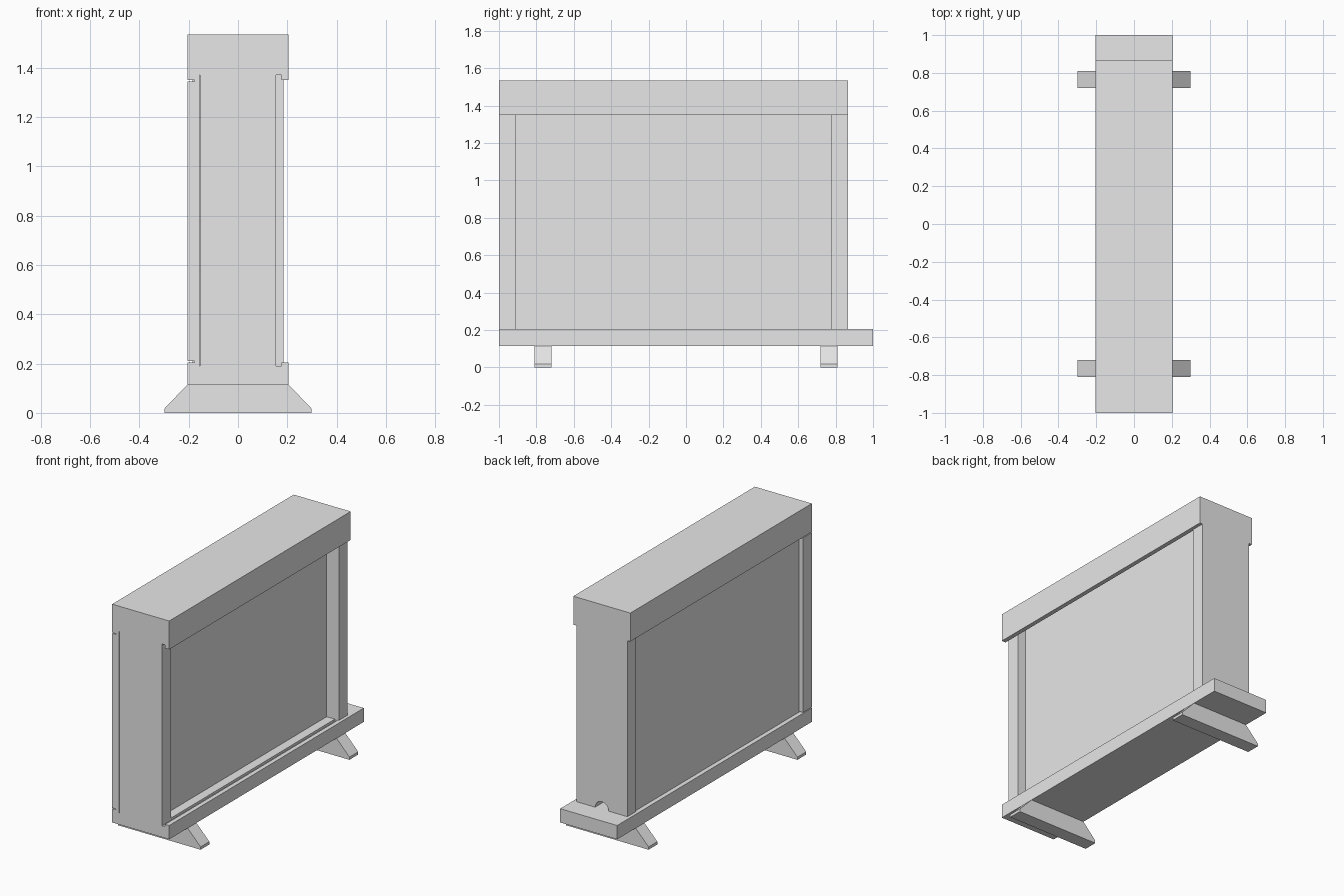
import bpy
import bmesh
import math

cube = bpy.data.objects.get("Cube")
if cube:
    bpy.data.objects.remove(cube, do_unlink=True)

grey = bpy.data.materials.new("plain grey")
grey.use_nodes = True
grey.diffuse_color = (0.8, 0.8, 0.8, 1)
grey.node_tree.nodes["Principled BSDF"].inputs["Base Color"].default_value = (0.8, 0.8, 0.8, 1)


def extrude_profile(name, profile, y0, y1):
    """Extrude an (x, z) outline along y."""
    bm = bmesh.new()
    face = bm.faces.new([bm.verts.new((x, y0, z)) for x, z in profile])
    grown = bmesh.ops.extrude_face_region(bm, geom=[face])
    verts = [v for v in grown["geom"] if isinstance(v, bmesh.types.BMVert)]
    bmesh.ops.translate(bm, verts=verts, vec=(0, y1 - y0, 0))
    bmesh.ops.recalc_face_normals(bm, faces=bm.faces)
    mesh = bpy.data.meshes.new(name)
    bm.to_mesh(mesh)
    bm.free()
    mesh.materials.append(grey)
    obj = bpy.data.objects.new(name, mesh)
    bpy.context.collection.objects.link(obj)
    return obj


def box(name, x0, x1, y0, y1, z0, z1):
    return extrude_profile(name, [(x0, z0), (x1, z0), (x1, z1), (x0, z1)], y0, y1)


def mirrored(half):
    """Complete a right-hand outline with its reflection."""
    return half + [(-x, z) for x, z in reversed(half)]


# Main levels and lengths
FRONT, BACK, INNER_BACK = -1.0, 0.865, 0.775
BASE_BOTTOM, BASE_TOP, GROOVE_FLOOR = 0.115, 0.205, 0.19
LIP_BOTTOM, GROOVE_ROOF, CEILING, TOP = 1.35, 1.372, 1.443, 1.535
HALF, GROOVE_IN, GROOVE_OUT = 0.205, 0.154, 0.176

# Base with a sliding groove along each side, plain behind the back board
base_half = [(HALF, BASE_BOTTOM), (HALF, BASE_TOP), (GROOVE_OUT, BASE_TOP),
             (GROOVE_OUT, GROOVE_FLOOR), (GROOVE_IN, GROOVE_FLOOR), (GROOVE_IN, BASE_TOP)]
extrude_profile("base_grooved", mirrored(base_half), FRONT, INNER_BACK)
box("base_rear", -HALF, HALF, INNER_BACK, 1.0, BASE_BOTTOM, BASE_TOP)

# Splayed feet
foot_half = [(0.298, 0), (0.298, 0.018), (HALF, BASE_BOTTOM)]
for name, y in (("front_foot", -0.765), ("back_foot", 0.765)):
    extrude_profile(name, mirrored(foot_half), y - 0.045, y + 0.045)

# Top board and the grooved lips below it
box("top_board", -HALF, HALF, FRONT, BACK, CEILING, TOP)
lip = [(HALF, CEILING), (HALF, LIP_BOTTOM), (GROOVE_OUT, LIP_BOTTOM),
       (GROOVE_OUT, GROOVE_ROOF), (GROOVE_IN, GROOVE_ROOF), (GROOVE_IN, CEILING)]
for name, side in (("left", 1), ("right", -1)):
    extrude_profile(name + "_lip", [(side * x, z) for x, z in lip], FRONT, INNER_BACK)
    edges = sorted((side * 0.184, side * HALF))
    box(name + "_lip_rear", *edges, INNER_BACK, BACK, LIP_BOTTOM, CEILING)

# Front board and central partition
box("front_board", -GROOVE_IN, GROOVE_IN, FRONT, -0.91, BASE_TOP, CEILING)
box("central_partition", -0.095, 0.095, -0.91, INNER_BACK, BASE_TOP, CEILING)

# Back board with a rounded cable opening at the foot
arch = [(0.048 * math.cos(a), BASE_TOP + 0.048 * math.sin(a))
        for a in (math.pi * i / 16 for i in range(17))]
outline = [(0.184, BASE_TOP), (0.184, CEILING), (-0.184, CEILING), (-0.184, BASE_TOP)]
extrude_profile("back_board", outline + arch[::-1], INNER_BACK, BACK)

# Sliding door on the right side with its raised pull stile
box("door_panel", -GROOVE_OUT, -GROOVE_IN - 0.002, FRONT, INNER_BACK, GROOVE_FLOOR, GROOVE_ROOF)
box("door_stile", -HALF, -GROOVE_OUT, FRONT, -0.91, 0.21, 1.345)
